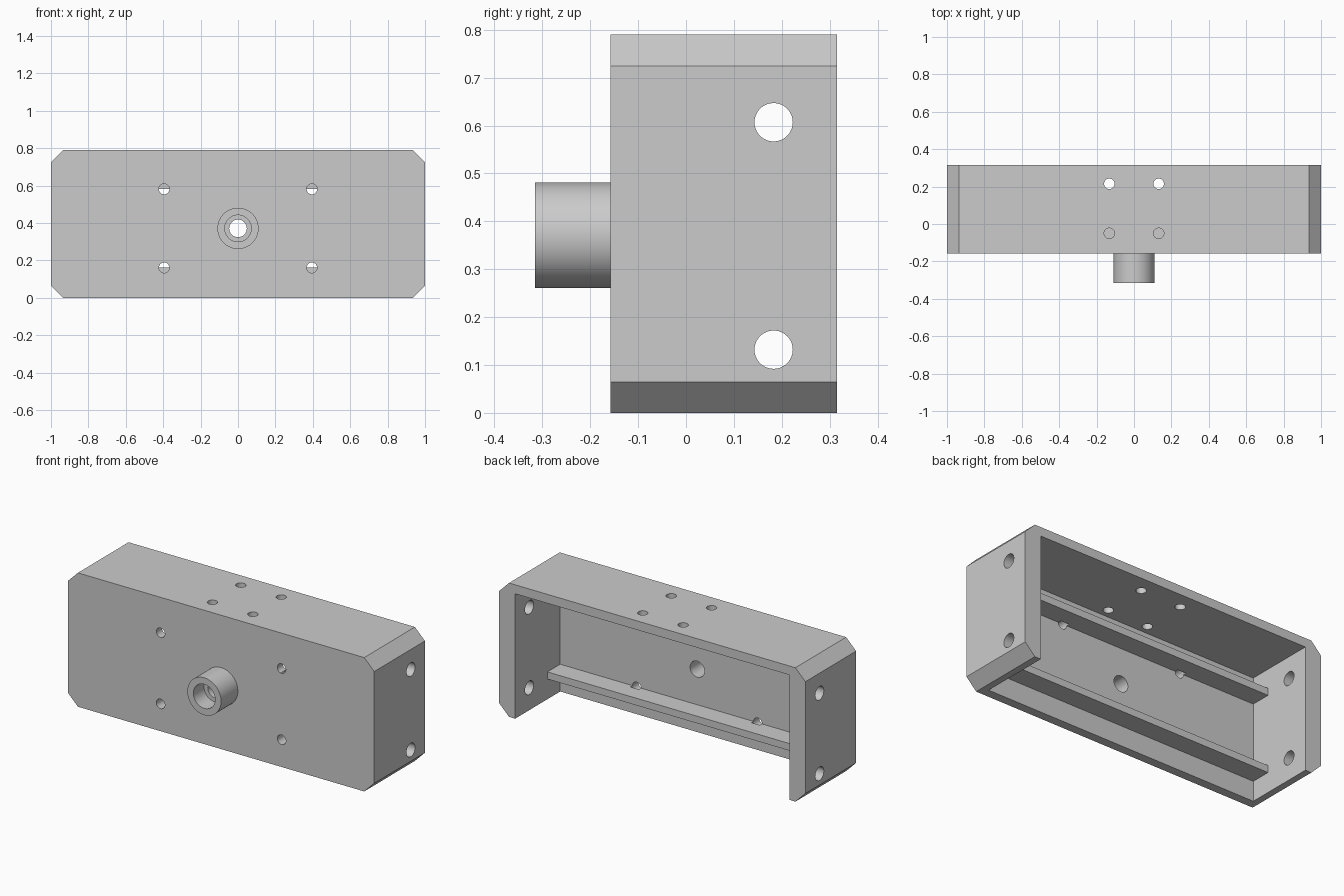
import bpy
import bmesh
from math import radians
from mathutils import Matrix, Vector

cube = bpy.data.objects.get("Cube")
if cube:
    bpy.data.objects.remove(cube, do_unlink=True)

grey = bpy.data.materials.new("machined_grey")
grey.use_nodes = True
colour = (0.6, 0.6, 0.6, 1)
grey.diffuse_color = colour
grey.node_tree.nodes["Principled BSDF"].inputs["Base Color"].default_value = colour

# Main dimensions
HEIGHT = 0.79
FRONT, BACK = -0.158, 0.315
CHAMFER = 0.065
INNER_X = 0.895
PLATE_BACK = FRONT + 0.053
CEILING = HEIGHT - 0.053
MID_Z = 0.371


def finish(name, bm):
    bmesh.ops.recalc_face_normals(bm, faces=bm.faces)
    mesh = bpy.data.meshes.new(name)
    bm.to_mesh(mesh)
    bm.free()
    mesh.materials.append(grey)
    obj = bpy.data.objects.new(name, mesh)
    bpy.context.collection.objects.link(obj)
    return obj


def box(name, low, high):
    low, high = Vector(low), Vector(high)
    bm = bmesh.new()
    place = Matrix.Translation((low + high) / 2) @ Matrix.Diagonal((*(high - low), 1))
    bmesh.ops.create_cube(bm, size=1, matrix=place)
    return finish(name, bm)


def rod(name, start, end, radius, sides=48):
    start, end = Vector(start), Vector(end)
    axis = end - start
    place = Matrix.Translation((start + end) / 2) @ axis.to_track_quat("Z", "Y").to_matrix().to_4x4()
    bm = bmesh.new()
    bmesh.ops.create_cone(bm, cap_ends=True, segments=sides, radius1=radius,
                          radius2=radius, depth=axis.length, matrix=place)
    return finish(name, bm)


def cut(target, cutters):
    """Subtract each cutter and bake the result into the target."""
    for cutter in cutters:
        cutter.hide_render = True
        mod = target.modifiers.new("cut", "BOOLEAN")
        mod.operation = "DIFFERENCE"
        mod.solver = "EXACT"
        mod.object = cutter
    graph = bpy.context.evaluated_depsgraph_get()
    baked = bpy.data.meshes.new_from_object(target.evaluated_get(graph))
    target.modifiers.clear()
    target.data = baked


# Housing: chamfered outline extruded front to back
outline = []
for sx, sz in ((1, 1), (-1, 1), (-1, -1), (1, -1)):
    corner = [(sx, HEIGHT / 2 + sz * (HEIGHT / 2 - CHAMFER)),
              (sx * (1 - CHAMFER), HEIGHT / 2 + sz * HEIGHT / 2)]
    outline += corner if sx * sz > 0 else corner[::-1]
bm = bmesh.new()
face = bm.faces.new([bm.verts.new((x, FRONT, z)) for x, z in outline])
extruded = bmesh.ops.extrude_face_region(bm, geom=[face])["geom"]
bmesh.ops.translate(bm, vec=(0, BACK - FRONT, 0),
                    verts=[v for v in extruded if isinstance(v, bmesh.types.BMVert)])
housing = finish("housing", bm)

# Inner rails and front boss
upper_rail, lower_rail = [
    box(name, (-INNER_X - 0.01, PLATE_BACK - 0.01, low), (INNER_X + 0.01, 0.014, low + 0.042))
    for name, low in (("upper_rail", 0.581), ("lower_rail", 0.119))]
boss = rod("boss", (0, -0.315, MID_Z), (0, FRONT + 0.01, MID_Z), 0.11, 64)

# Cavity, open at the back and underneath
cavity = box("cavity_cutter", (-INNER_X, PLATE_BACK, -1), (INNER_X, 1, CEILING))

# Drilled holes
bore = rod("bore_cutter", (0, -0.5, MID_Z), (0, 0.1, MID_Z), 0.047)
counterbore = rod("counterbore_cutter", (0, -0.5, MID_Z), (0, -0.215, MID_Z), 0.071)
plate_holes = [rod("plate_hole_cutter", (x, -0.5, MID_Z + dz), (x, -0.085, MID_Z + dz), 0.028, 32)
               for x in (-0.395, 0.395) for dz in (-0.21, 0.21)]
top_holes = [rod("top_hole_cutter", (x, y, 0.69), (x, y, 1), 0.028, 32)
             for x in (-0.132, 0.132) for y in (-0.05, 0.215)]
side_holes = [rod("side_hole_cutter", (s * 0.8, 0.183, z), (s * 1.2, 0.183, z), 0.04)
              for s in (-1, 1) for z in (0.132, 0.607)]

cut(housing, [cavity, bore] + plate_holes + top_holes + side_holes)
cut(boss, [counterbore, bore])
cut(lower_rail, plate_holes[0::2])
cut(upper_rail, plate_holes[1::2])

for cutter in [cavity, bore, counterbore] + plate_holes + top_holes + side_holes:
    bpy.data.objects.remove(cutter, do_unlink=True)

# Smooth round walls, keep sharp edges
bpy.ops.object.select_all(action="DESELECT")
for part in (housing, boss, upper_rail, lower_rail):
    part.select_set(True)
bpy.context.view_layer.objects.active = housing
bpy.ops.object.shade_smooth_by_angle(angle=radians(30))
